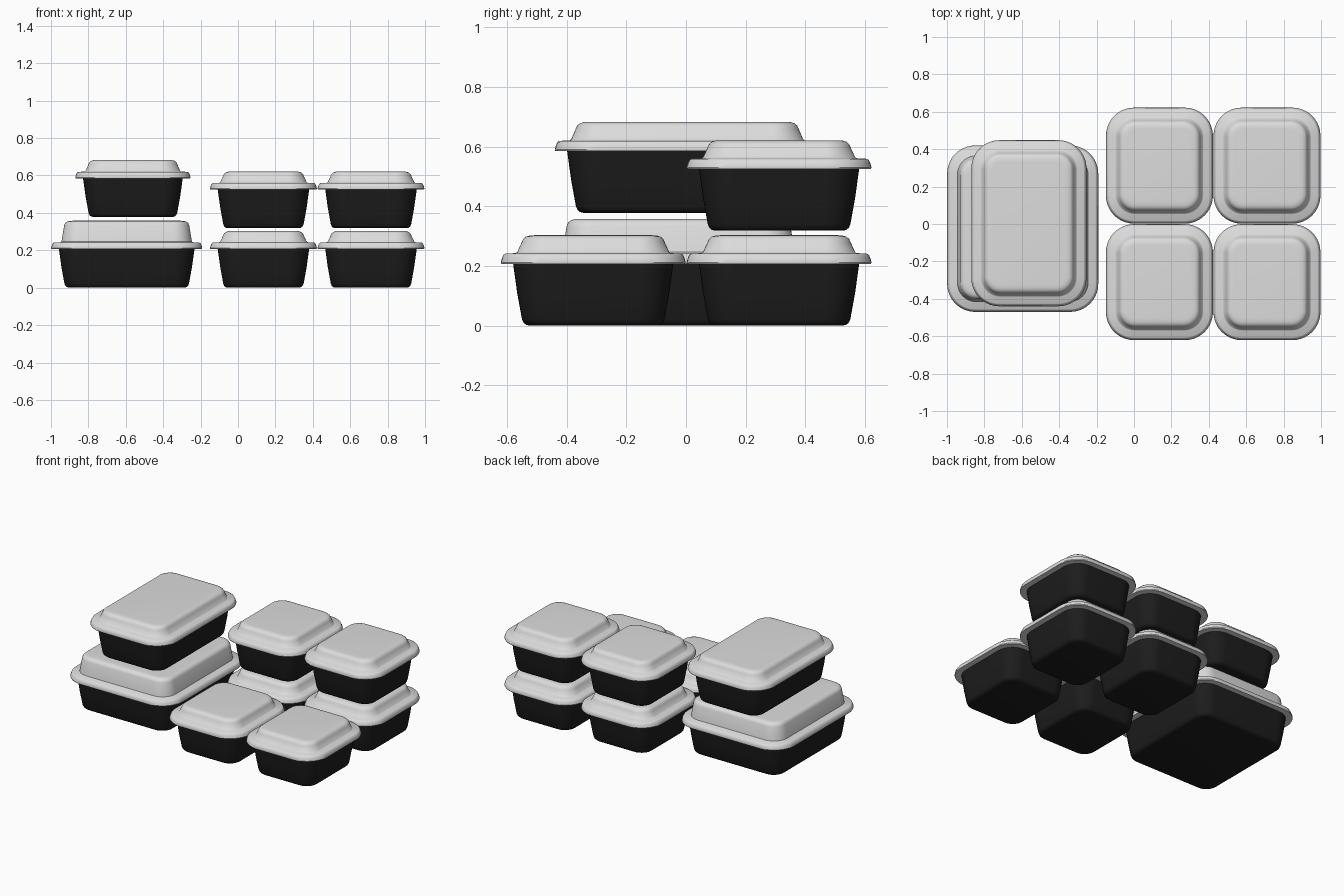
import bpy, bmesh, math

if "Cube" in bpy.data.objects:
    bpy.data.objects.remove(bpy.data.objects["Cube"])

def material(name, value):
    m = bpy.data.materials.new(name)
    m.diffuse_color = (value, value, value, 1)
    m.use_nodes = True
    m.node_tree.nodes["Principled BSDF"].inputs["Base Color"].default_value = m.diffuse_color
    return m

BLACK = material("black plastic", 0.012)
GREY = material("pale grey plastic", 0.72)
R = 0.15      # plan corner radius at the lid's outer edge
SEG = 10      # segments per corner

def ring(hx, hy, inset):
    """Rounded rectangle outline, moved inwards by inset."""
    r = max(R - inset * 0.9, 0.03)
    ax, ay = hx - inset - r, hy - inset - r
    pts = []
    for k, (sx, sy) in enumerate([(1, 1), (-1, 1), (-1, -1), (1, -1)]):
        for i in range(SEG + 1):
            a = math.pi / 2 * (k + i / SEG)
            pts.append((sx * ax + r * math.cos(a), sy * ay + r * math.sin(a)))
    return pts

def loft(name, loc, hx, hy, profile, mat, cap_first, cap_last):
    """Stack rounded outlines given as (inset, z), lowest first."""
    bm = bmesh.new()
    rings = [[bm.verts.new((x, y, z)) for x, y in ring(hx, hy, i)] for i, z in profile]
    n = len(rings[0])
    for a, b in zip(rings, rings[1:]):
        for i in range(n):
            j = (i + 1) % n
            bm.faces.new((a[i], a[j], b[j], b[i]))
    if cap_first:
        bm.faces.new(rings[0][::-1])
    if cap_last:
        bm.faces.new(rings[-1])
    me = bpy.data.meshes.new(name)
    bm.to_mesh(me)
    bm.free()
    me.materials.append(mat)
    ob = bpy.data.objects.new(name, me)
    ob.location = loc
    bpy.context.collection.objects.link(ob)
    bpy.ops.object.select_all(action='DESELECT')
    ob.select_set(True)
    bpy.context.view_layer.objects.active = ob
    bpy.ops.object.shade_smooth_by_angle(angle=math.radians(38))

def container(name, cx, cy, z, hx, hy, top):
    # tapered tub with rounded bottom edge
    tub = [(0.096, 0), (0.084, 0.003), (0.076, 0.010), (0.071, 0.022),
           (0.055, 0.11), (0.039, 0.225)]
    loft(name + "_tub", (cx, cy, z), hx, hy, tub, BLACK, True, True)
    # lid: underside, flared skirt, flat flange, raised dome
    lid = [(0.045, 0.207), (0.002, 0.207), (0, 0.212), (0.004, 0.226),
           (0.009, 0.237), (0.015, 0.241), (0.050, 0.243), (0.055, 0.246),
           (0.070, top - 0.024), (0.075, top - 0.013), (0.084, top - 0.005),
           (0.098, top - 0.001), (0.115, top)]
    loft(name + "_lid", (cx, cy, z), hx, hy, lid, GREY, False, True)

# large container with a medium one stacked on it
container("large_container", -0.595, -0.025, 0, 0.404, 0.445, 0.358)
container("medium_container", -0.562, 0.004, 0.378, 0.308, 0.444, 0.305)

# small containers: four below, two on the back row
for i, cx in enumerate((0.136, 0.711)):
    for j, cy in enumerate((-0.311, 0.312)):
        for k in range(1 + j):
            container(f"small_container_{i}{j}{k}", cx, cy, 0.318 * k, 0.286, 0.31, 0.303)
